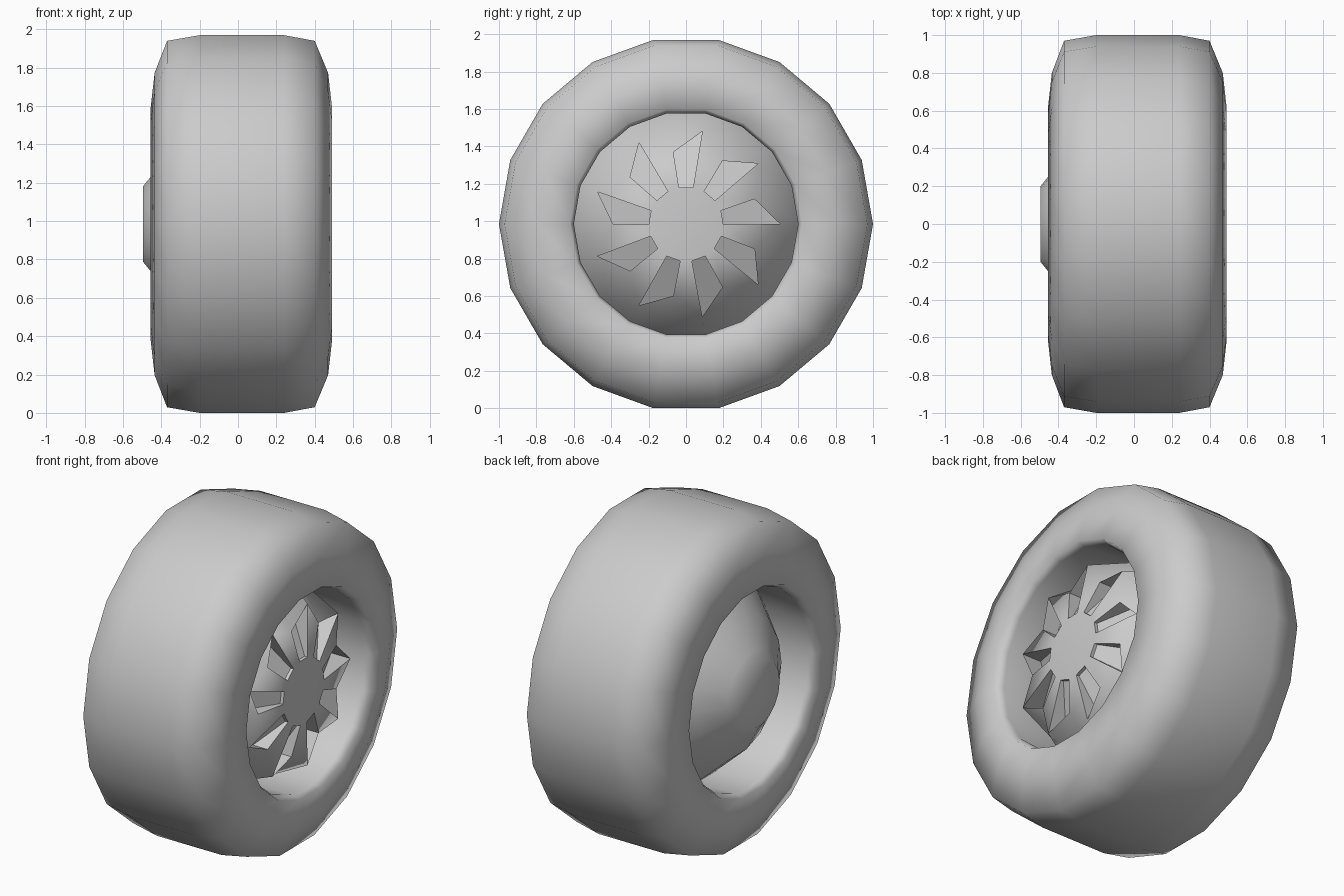
import bpy, bmesh, math
from mathutils import Vector

cube = bpy.data.objects.get("Cube")
if cube:
    bpy.data.objects.remove(cube, do_unlink=True)

SIDES = 18
CENTRE_Z = math.sin(math.radians(80))

grey = bpy.data.materials.new("plain grey")
grey.use_nodes = True
colour = (0.6, 0.6, 0.6, 1)
grey.diffuse_color = colour
grey.node_tree.nodes["Principled BSDF"].inputs["Base Color"].default_value = colour


def polar(x, r, degrees):
    a = math.radians(degrees)
    return Vector((x, r * math.cos(a), r * math.sin(a)))


def finish(name, bm):
    bmesh.ops.recalc_face_normals(bm, faces=bm.faces)
    mesh = bpy.data.meshes.new(name)
    bm.to_mesh(mesh)
    bm.free()
    mesh.materials.append(grey)
    ob = bpy.data.objects.new(name, mesh)
    ob.location.z = CENTRE_Z
    bpy.context.collection.objects.link(ob)


def lathe(name, profile, closed=False):
    """Spin (x, radius) points about the axle; a zero radius makes a pole."""
    bm = bmesh.new()
    rings = []
    for x, r in profile:
        if r == 0:
            rings.append([bm.verts.new((x, 0, 0))] * SIDES)
        else:
            rings.append([bm.verts.new(polar(x, r, 360 * i / SIDES)) for i in range(SIDES)])
    pairs = list(zip(rings, rings[1:]))
    if closed:
        pairs.append((rings[-1], rings[0]))
    for p, q in pairs:
        for i in range(SIDES):
            j = (i + 1) % SIDES
            face = bm.faces.new(dict.fromkeys((p[i], p[j], q[j], q[i])))
            face.smooth = True
    finish(name, bm)


# Tyre: rounded tread, side walls and the inner wall of the opening
lathe("tyre", [(-0.2, 1), (0.24, 1), (0.4, 0.97), (0.47, 0.8), (0.49, 0.62),
               (0.44, 0.6), (0.1, 0.62), (-0.13, 0.62), (-0.41, 0.6),
               (-0.455, 0.62), (-0.435, 0.8), (-0.37, 0.97)], closed=True)

# Domed back of the wheel
lathe("rim_back", [(-0.495, 0), (-0.495, 0.2), (-0.455, 0.25), (-0.36, 0.41), (-0.13, 0.62)])

# Spoked wheel face: nine skewed slots sunk between swept spokes
bm = bmesh.new()
hub = bm.verts.new((0.45, 0, 0))
tops, floors, bases = [], [], []
for k in range(9):
    mid = 90 - 40 * k
    corners = [(0.445, 0.2, 11), (0.445, 0.2, -11), (0.41, 0.503, -10), (0.41, 0.39, 10)]
    depths = [0.02, 0.02, 0.13, 0.1]
    tops.append([bm.verts.new(polar(x, r, mid + a)) for x, r, a in corners])
    floors.append([bm.verts.new(polar(x - d, r, mid + a)) for (x, r, a), d in zip(corners, depths)])
    bases.append([bm.verts.new(polar(0.1, 0.62, mid + a)) for a in (10, -10)])


def smooth_face(*verts):
    bm.faces.new(verts).smooth = True


for k in range(9):
    a, b, c, d = tops[k]
    a2, b2, c2, d2 = tops[(k + 1) % 9]
    left, right = bases[k]
    left2 = bases[(k + 1) % 9][0]
    smooth_face(hub, a, b)
    smooth_face(hub, b, a2)
    smooth_face(b, c, d2, a2)             # spoke
    smooth_face(d, left, right, c)        # outer flank behind the slot
    smooth_face(c, right, left2, d2)      # outer flank behind the spoke
    for i in range(4):                    # slot walls
        j = (i + 1) % 4
        bm.faces.new((tops[k][i], tops[k][j], floors[k][j], floors[k][i]))
    bm.faces.new(floors[k])               # slot floor
finish("rim_face", bm)
